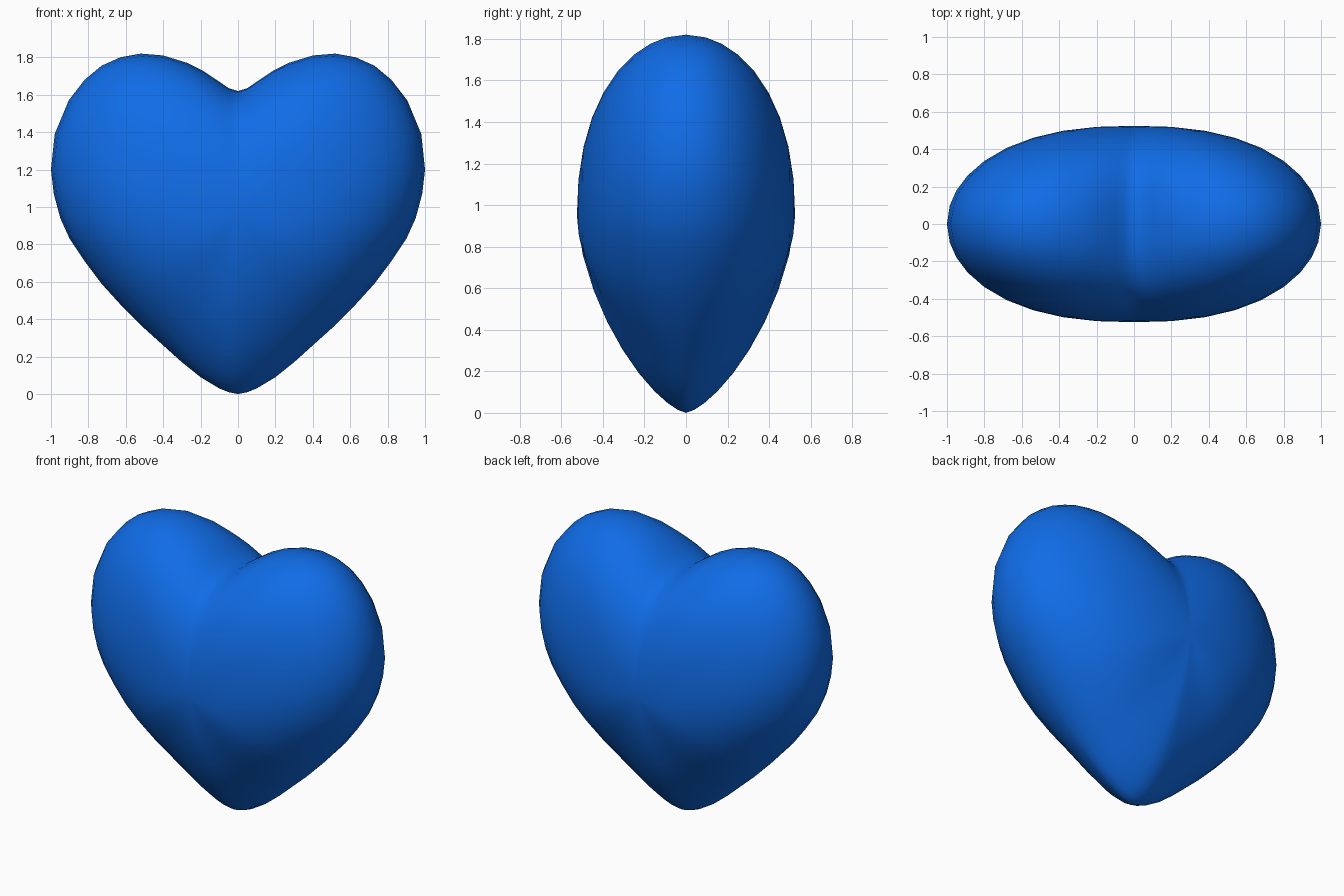
import bpy, bmesh

if "Cube" in bpy.data.objects:
    bpy.data.objects.remove(bpy.data.objects["Cube"])

# Right half of the front outline (x, z), from the cleft down to the tip
HALF = [(0, 1.62), (.05, 1.635), (.1, 1.67), (.19, 1.73), (.27, 1.77), (.4, 1.81),
        (.52, 1.82), (.63, 1.80), (.73, 1.755), (.82, 1.68), (.905, 1.57), (.98, 1.39),
        (1, 1.2), (.985, 1.07), (.95, .94), (.9, .83), (.82, .71), (.73, .59),
        (.63, .48), (.5, .35), (.4, .26), (.3, .17), (.2, .09), (.1, .03), (.05, .01), (0, 0)]
OUTLINE = HALF + [(-x, z) for x, z in reversed(HALF[1:-1])]
CENTRE_Z, DEPTH = .95, .525
RINGS = [1, .985, .95, .89, .8, .68, .54, .38, .2]


def surface_point(x, z, s, side):
    """Point on the inflated surface: outline scaled by s, pushed out in y."""
    dz = z - CENTRE_Z
    length = (x * x + dz * dz) ** .5
    round_f = (1 - s ** (2 + .4 * abs(x) / length)) ** .5
    tip_f = (1 - s ** 1.6) ** .7
    w = max(0, -dz / length) ** 4
    y = side * DEPTH * (round_f * (1 - w) + tip_f * w)
    # fade the cleft towards the middle
    if z > 1.5 and abs(x) < .52:
        dz += .8 * (1.82 - z) * (1 - s * s)
    return (x * s, y, CENTRE_Z + dz * s)


bm = bmesh.new()
rim = [bm.verts.new(surface_point(x, z, 1, 1)) for x, z in OUTLINE]
n = len(rim)
# Front and back halves share the rim
for side in (-1, 1):
    outer = rim
    for s in RINGS[1:]:
        inner = [bm.verts.new(surface_point(x, z, s, side)) for x, z in OUTLINE]
        for i in range(n):
            j = (i + 1) % n
            bm.faces.new((outer[i], outer[j], inner[j], inner[i]))
        outer = inner
    pole = bm.verts.new((0, side * DEPTH, CENTRE_Z))
    for i in range(n):
        bm.faces.new((outer[i], outer[(i + 1) % n], pole))
bmesh.ops.recalc_face_normals(bm, faces=bm.faces)
for f in bm.faces:
    f.smooth = True

mesh = bpy.data.meshes.new("heart")
bm.to_mesh(mesh)
bm.free()
heart = bpy.data.objects.new("heart", mesh)
bpy.context.collection.objects.link(heart)

blue = bpy.data.materials.new("blue")
blue.diffuse_color = (.005, .15, .8, 1)
blue.use_nodes = True
blue.node_tree.nodes["Principled BSDF"].inputs["Base Color"].default_value = blue.diffuse_color
mesh.materials.append(blue)
